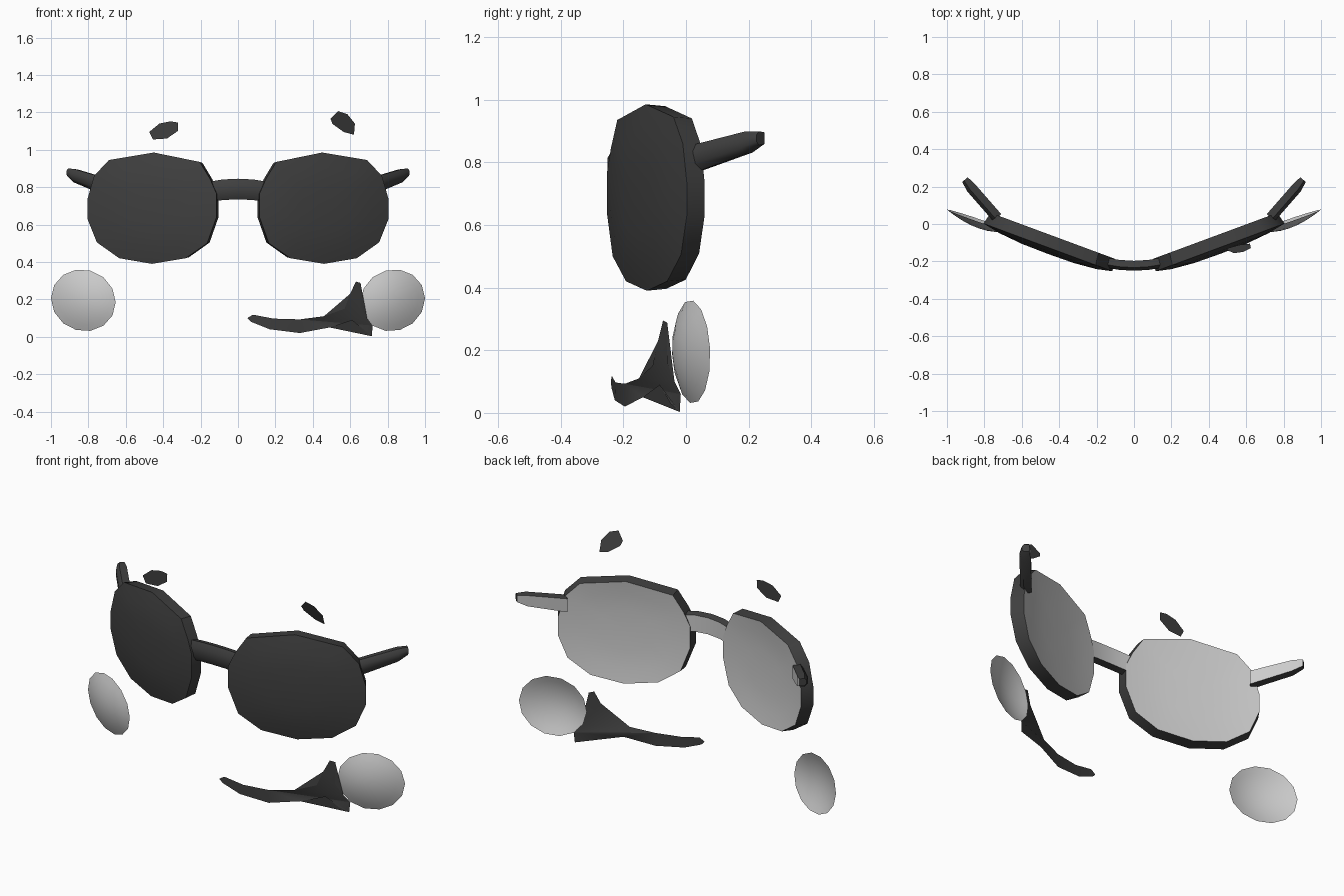
import bpy, bmesh, math
from mathutils import Vector

if "Cube" in bpy.data.objects:
    bpy.data.objects.remove(bpy.data.objects["Cube"])


def material(name, v):
    m = bpy.data.materials.new(name)
    m.diffuse_color = (v, v, v, 1)
    m.use_nodes = True
    m.node_tree.nodes["Principled BSDF"].inputs["Base Color"].default_value = m.diffuse_color
    return m


DARK = material("dark", 0.05)
PALE = material("pale", 0.8)


def finish(name, bm, mats, closed=True, angle=40):
    if closed:
        bmesh.ops.recalc_face_normals(bm, faces=bm.faces)
    else:
        # open sheets face the front
        for f in bm.faces:
            f.normal_update()
            if f.normal.y > 0:
                f.normal_flip()
    me = bpy.data.meshes.new(name)
    bm.to_mesh(me)
    bm.free()
    ob = bpy.data.objects.new(name, me)
    bpy.context.collection.objects.link(ob)
    for m in mats:
        me.materials.append(m)
    bpy.ops.object.select_all(action='DESELECT')
    ob.select_set(True)
    bpy.context.view_layer.objects.active = ob
    bpy.ops.object.shade_smooth_by_angle(angle=math.radians(angle))
    return ob


def loft(bm, rings, mat=lambda ring, i: 0):
    """Bridge a list of point rings with quads; returns the vertex rings."""
    vr = [[bm.verts.new(p) for p in r] for r in rings]
    n = len(vr[0])
    for k in range(len(vr) - 1):
        for i in range(n):
            j = (i + 1) % n
            f = bm.faces.new((vr[k][i], vr[k][j], vr[k + 1][j], vr[k + 1][i]))
            f.material_index = mat(k, i)
    return vr


def fan(bm, ring, tip, mat=0):
    c = bm.verts.new(tip)
    for i in range(len(ring)):
        bm.faces.new((ring[i], ring[(i + 1) % len(ring)], c)).material_index = mat


# Lenses: domed dark front, dark rim, pale hollow back
LENS = [(.45, .985), (.69, .945), (.77, .86), (.805, .735), (.805, .63), (.755, .505), (.635, .42),
        (.46, .39), (.28, .42), (.165, .5), (.115, .64), (.115, .765), (.15, .845), (.205, .935)]
CX, CZ = .46, .69


def lens_point(s, x, z, r, back):
    dx, dz = (x - CX) * r, (z - CZ) * r
    if back:
        dx, dz = dx * .96, dz * .98
    y = -.125 + .37 * dx - (.02 if back else .035) * (1 - r ** 3)
    off = (-.025, .062) if back else (0, 0)
    return (s * (CX + dx + off[0]), y + off[1], CZ + dz)


def lens(s, name):
    bm = bmesh.new()
    steps = [(.4, 0), (.75, 0), (1, 0), (1, 1), (.75, 1), (.4, 1)]
    rings = [[lens_point(s, x, z, r, b) for x, z in LENS] for r, b in steps]
    vr = loft(bm, rings, lambda k, i: int(k > 2))
    fan(bm, vr[0], lens_point(s, CX, CZ, 0, 0))
    fan(bm, vr[-1], lens_point(s, CX, CZ, 0, 1), 1)
    finish(name, bm, [DARK, PALE])


# Bridge and arms: one half-round section swept along a short path
SECTION = [(-.9, .85), (.4, 1), (1, .45), (1, -.45), (.4, -1), (-.9, -.85)]


def sweep(name, path):
    """path: (centre, outward direction, half thickness, half height)"""
    bm = bmesh.new()
    rings = [[Vector(p) + Vector(o).normalized() * a * t + Vector((0, 0, b * h)) for a, b in SECTION]
             for p, o, t, h in path]
    vr = loft(bm, rings, lambda k, i: int(i == 5))
    bm.faces.new(vr[0])
    bm.faces.new(vr[-1])
    finish(name, bm, [DARK, PALE], angle=50)


sweep("bridge", [((x, y, z), (x * .8, -1, 0), .028, .055) for x, y, z in
                 [(-.15, -.205, .775), (-.08, -.217, .786), (0, -.222, .79),
                  (.08, -.217, .786), (.15, -.205, .775)]])

for s, side in ((-1, "left"), (1, "right")):
    lens(s, side + "_lens")
    out = (s * .75, -.66, 0)
    sweep(side + "_arm", [((s * .73, .035, .812), out, .03, .045),
                          ((s * .87, .195, .862), out, .03, .036),
                          ((s * .903, .238, .877), out, .02, .022)])

    # Cheek: shallow open dome
    bm = bmesh.new()
    N = 14

    def cheek_point(r, a):
        dx, dz = .173 * r * math.cos(a), .165 * r * math.sin(a)
        y = .018 + .34 * dx - .05 * dz - .042 * (1 - r * r)
        return (s * (.827 + dx), y, .195 + dz + .06 * dx)

    rings = [[cheek_point(r, math.tau * i / N) for i in range(N)] for r in (1, .8, .55, .28)]
    vr = loft(bm, rings)
    fan(bm, vr[-1], cheek_point(0, 0))
    finish(side + "_cheek", bm, [], closed=False)


# Flat drawn shapes: outline in x,z with depth given by a function
def sheet(name, pts, depth):
    bm = bmesh.new()
    f = bm.faces.new([bm.verts.new((x, depth(x, z), z)) for x, z in pts])
    bmesh.ops.triangulate(bm, faces=[f])
    finish(name, bm, [DARK], closed=False)


sheet("left_brow", [(-.475, 1.095), (-.42, 1.14), (-.36, 1.152), (-.32, 1.145), (-.322, 1.1),
                    (-.38, 1.06), (-.455, 1.055)], lambda x, z: -.18)
sheet("right_brow", [(.495, 1.165), (.535, 1.207), (.585, 1.19), (.625, 1.14), (.62, 1.08),
                     (.565, 1.095), (.505, 1.138)], lambda x, z: -.155 + (1.205 - z) * .4)

CURVE = [(.05, -.24), (.19, -.225), (.33, -.195), (.46, -.15), (.57, -.105), (.655, -.06), (.73, -.01)]


def face_curve(x, z):
    for (x0, y0), (x1, y1) in zip(CURVE, CURVE[1:]):
        if x <= x1:
            return y0 + (y1 - y0) * (x - x0) / (x1 - x0)
    return CURVE[-1][1]


sheet("mouth", [(.05, .1), (.08, .118), (.19, .097), (.33, .093), (.46, .11), (.57, .15), (.6, .23),
                (.63, .295), (.655, .288), (.655, .16), (.69, .1), (.72, .06), (.715, .003),
                (.67, .03), (.61, .09), (.49, .05), (.33, .02), (.17, .04), (.07, .08)], face_curve)
